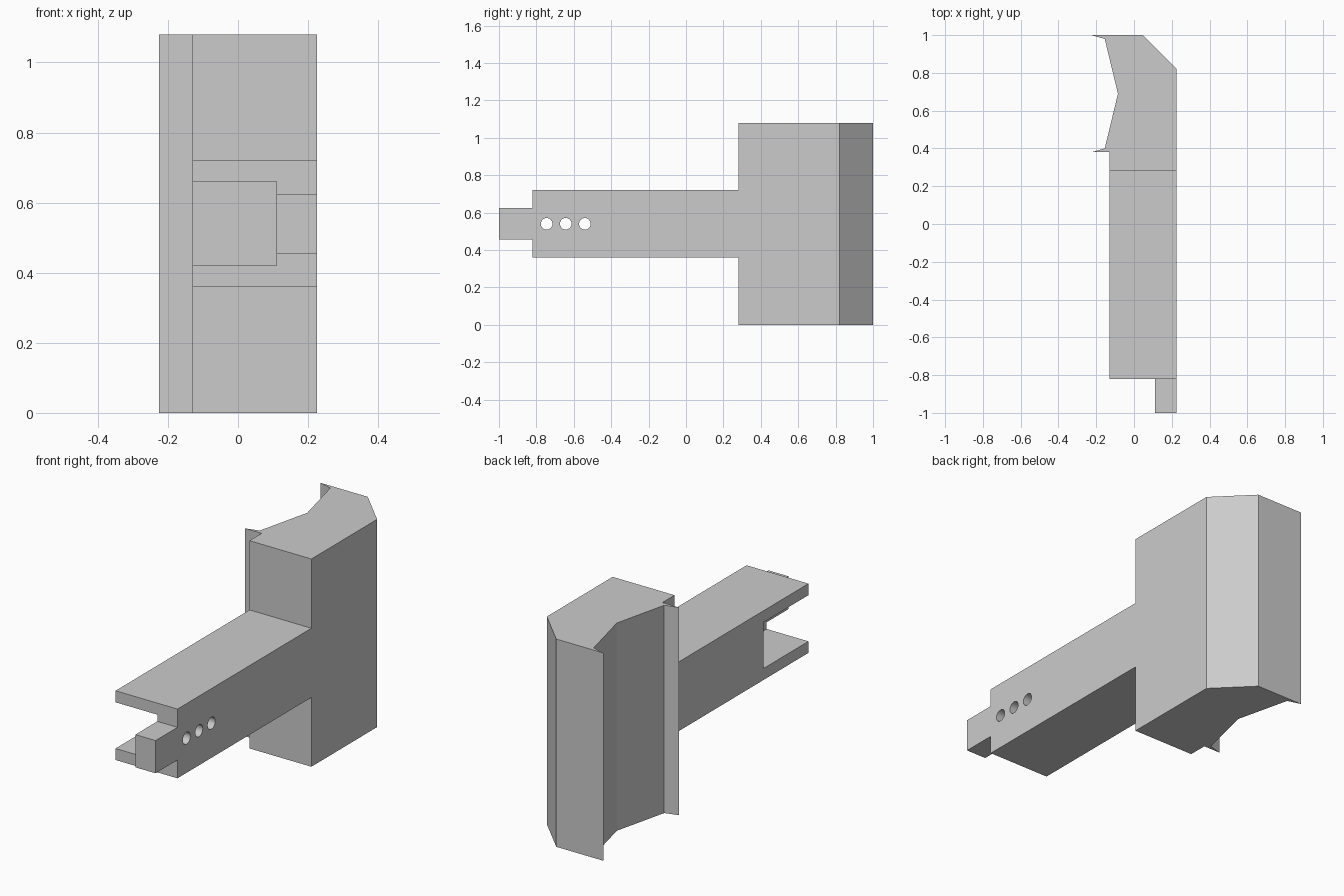
import bpy
import bmesh
from mathutils import Matrix, Vector

cube = bpy.data.objects.get("Cube")
if cube:
    bpy.data.objects.remove(cube, do_unlink=True)

grey = bpy.data.materials.new("plain_grey")
grey.use_nodes = True
colour = (0.6, 0.6, 0.6, 1)
grey.diffuse_color = colour
grey.node_tree.nodes["Principled BSDF"].inputs["Base Color"].default_value = colour


def make_object(name, bm):
    bmesh.ops.recalc_face_normals(bm, faces=bm.faces)
    mesh = bpy.data.meshes.new(name)
    bm.to_mesh(mesh)
    bm.free()
    mesh.materials.append(grey)
    obj = bpy.data.objects.new(name, mesh)
    bpy.context.collection.objects.link(obj)
    return obj


def prism(name, points, direction):
    """Extrude a closed outline along a direction."""
    bm = bmesh.new()
    face = bm.faces.new([bm.verts.new(p) for p in points])
    result = bmesh.ops.extrude_face_region(bm, geom=[face], use_keep_orig=True)
    moved = [v for v in result["geom"] if isinstance(v, bmesh.types.BMVert)]
    bmesh.ops.translate(bm, verts=moved, vec=Vector(direction))
    return make_object(name, bm)


def side_prism(name, outline, x0, x1):
    return prism(name, [(x0, y, z) for y, z in outline], (x1 - x0, 0, 0))


def mirrored(half, mid):
    """Complete a (y, z) outline from its upper half."""
    return half + [(y, 2 * mid - z) for y, z in reversed(half)]


LEFT, INNER, RIGHT = -0.13, 0.11, 0.226
FRONT, JOIN = -0.82, 0.28
MID, TOP, HEIGHT = 0.54, 0.72, 1.08

# Upright head with a shallow V back, thin lips and one chamfered corner
half_back = [(-0.226, 0.38), (-0.155, 0.40)]
outline = [(LEFT, 0.38), (LEFT, JOIN), (RIGHT, JOIN), (RIGHT, 0.82), (0.046, 1.0)]
outline += [(x, 1.38 - y) for x, y in half_back]
outline += [(-0.085, 0.69)] + half_back[::-1]
prism("upright_head", [(x, y, 0) for x, y in outline], (0, 0, HEIGHT))

# Arm body with an open slot between two lips
slot_half = [(-0.45, 0.66), (FRONT, 0.66), (FRONT, TOP), (JOIN, TOP)]
side_prism("slotted_arm", mirrored(slot_half, MID), LEFT, INNER)

# Side plate with a narrow tongue at its front end
plate_half = [(-1.0, 0.625), (FRONT, 0.625), (FRONT, TOP), (JOIN, TOP)]
plate = side_prism("side_plate", mirrored(plate_half, MID), INNER, RIGHT)

# Three round holes through the side plate
bm = bmesh.new()
for y in (-0.745, -0.643, -0.541):
    place = Matrix.Translation((0.17, y, MID)) @ Matrix.Rotation(1.5708, 4, "Y")
    bmesh.ops.create_cone(bm, cap_ends=True, segments=32, radius1=0.031,
                          radius2=0.031, depth=0.3, matrix=place)
cutter = make_object("hole_cutter", bm)
cutter.hide_render = True
cut = plate.modifiers.new("holes", "BOOLEAN")
cut.operation = "DIFFERENCE"
cut.solver = "EXACT"
cut.object = cutter
bpy.context.view_layer.objects.active = plate
bpy.ops.object.modifier_apply(modifier=cut.name)
bpy.data.objects.remove(cutter, do_unlink=True)

# Smooth the hole walls while keeping hard edges
bpy.ops.object.select_all(action="DESELECT")
plate.select_set(True)
bpy.ops.object.shade_smooth_by_angle()
